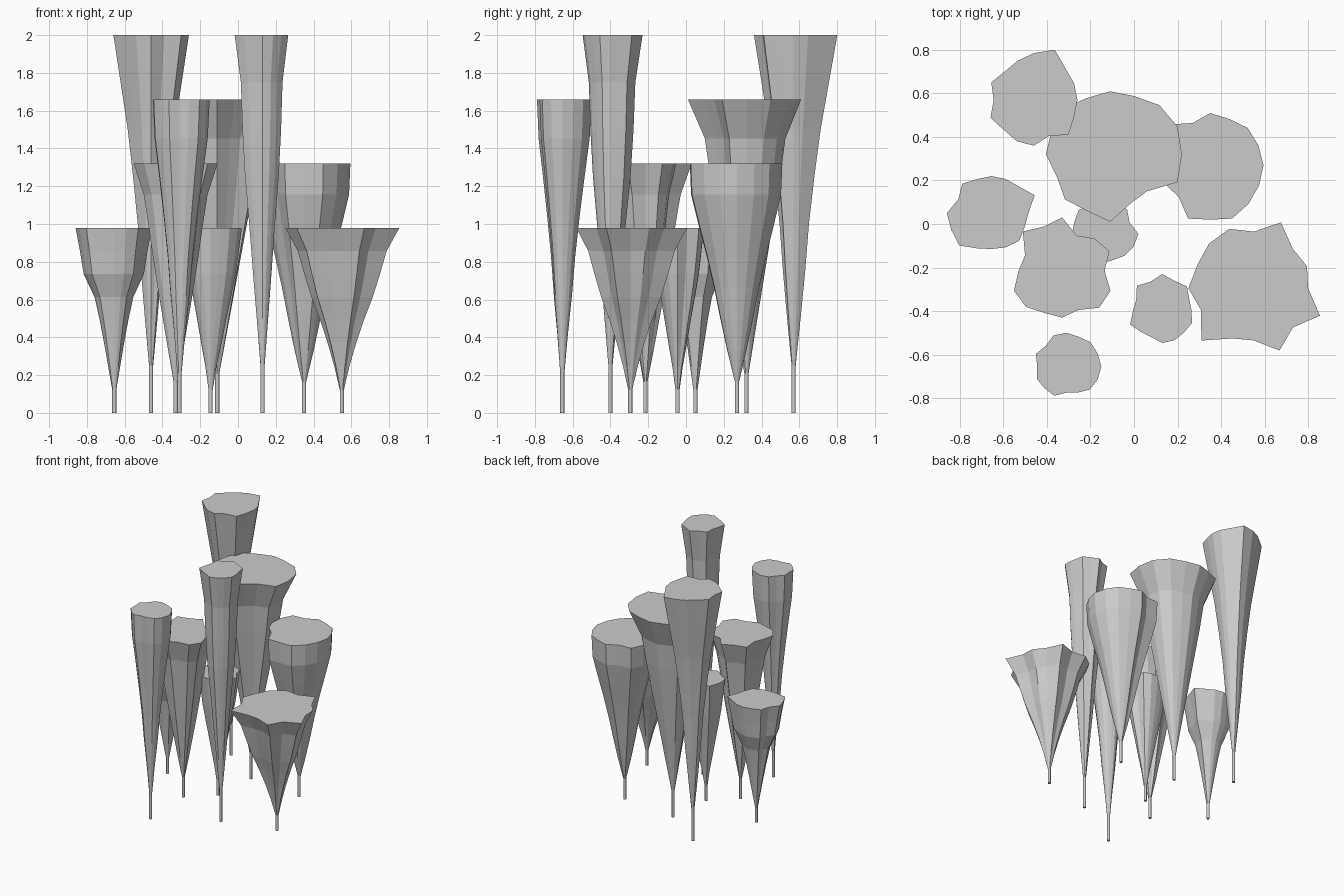
import bpy, bmesh
from math import cos, sin, tau

STEM = 0.011  # radius of the thin foot

def stalk(name, x, y, height, flare, rim):
    """Loft from a thin round stem to an irregular 16-sided rim in 8 equal steps."""
    bm = bmesh.new()
    rings = []
    for k, f in enumerate([0, 0] + flare + [1]):
        z = height * k / 8
        rings.append([bm.verts.new((x + (STEM + (r - STEM) * f) * cos(tau * i / 16),
                                    y + (STEM + (r - STEM) * f) * sin(tau * i / 16), z))
                      for i, r in enumerate(rim)])
    for a, b in zip(rings, rings[1:]):
        for i in range(16):
            j = (i + 1) % 16
            bm.faces.new((a[i], a[j], b[j], b[i]))
    # flat top and bottom caps
    bm.faces.new(rings[-1])
    bm.faces.new(rings[0][::-1])
    me = bpy.data.meshes.new(name)
    bm.to_mesh(me)
    bm.free()
    bpy.context.collection.objects.link(bpy.data.objects.new(name, me))

# Tall stalks
stalk("tall_stalk_back", -.46, .57, 2.0, [.12, .23, .32, .45, .6, .8],
      [.20, .20, .205, .25, .215, .195, .187, .212, .185, .216, .195, .205, .21, .18, .225, .20])
stalk("tall_stalk_front", .13, -.40, 2.0, [.15, .3, .44, .6, .7, .76],
      [.135, .135, .16, .15, .17, .145, .165, .13, .135, .16, .137, .13, .147, .145, .14, .147])

# Upper middle stalks
stalk("wide_stalk_centre", -.11, .32, 1.66, [.12, .24, .36, .48, .6, .7],
      [.33, .335, .32, .29, .29, .28, .30, .29, .295, .265, .293, .28, .31, .245, .24, .335])
stalk("slim_stalk_front", -.31, -.655, 1.66, [.13, .28, .4, .56, .74, .93],
      [.16, .155, .157, .148, .155, .155, .135, .152, .135, .148, .142, .145, .12, .13, .15, .155])

# Lower middle stalks
stalk("middle_stalk_right", .35, .27, 1.32, [.17, .32, .46, .62, .8, .97],
      [.245, .24, .243, .23, .24, .21, .265, .25, .24, .225, .205, .265, .25, .265, .25, .243])
stalk("middle_stalk_left", -.33, -.215, 1.32, [.14, .27, .4, .52, .63, .75],
      [.195, .235, .21, .175, .245, .22, .255, .185, .20, .24, .235, .21, .215, .195, .24, .24])

# Short stalks
stalk("short_stalk_left", -.655, .05, .98, [.11, .22, .34, .48, .78, .88],
      [.17, .215, .175, .17, .17, .17, .19, .165, .205, .20, .21, .175, .165, .17, .18, .165])
stalk("short_stalk_centre", -.145, -.045, .98, [.13, .3, .46, .63, .79, .9],
      [.165, .135, .16, .15, .14, .14, .155, .14, .14, .14, .14, .14, .135, .13, .143, .155])
stalk("short_stalk_right", .55, -.295, .98, [.1, .22, .36, .52, .65, .77],
      [.25, .265, .255, .327, .26, .295, .29, .28, .30, .262, .34, .25, .24, .31, .255, .33])
